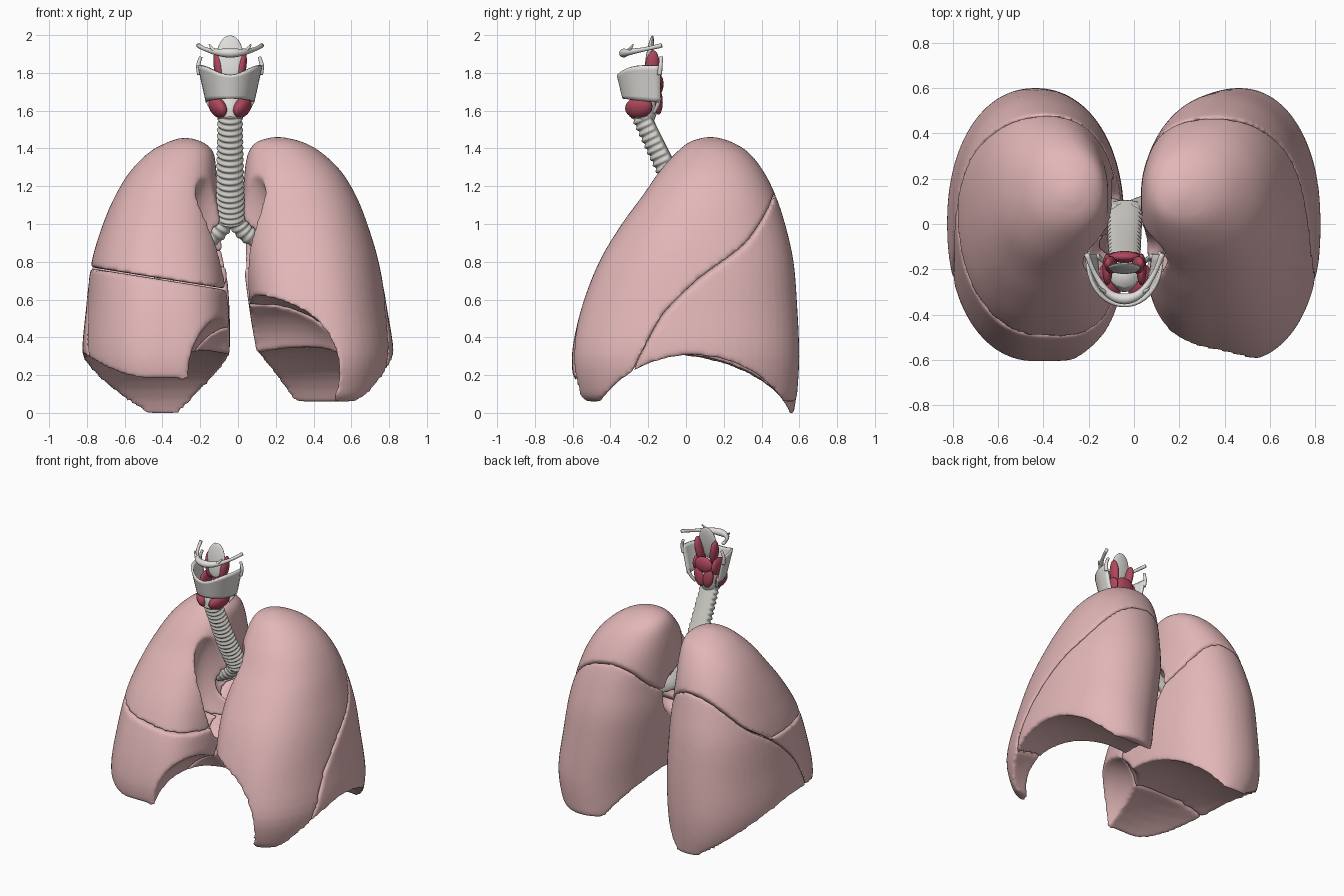
import bpy, bmesh, math, random
from mathutils import Vector, Matrix

if "Cube" in bpy.data.objects:
    bpy.data.objects.remove(bpy.data.objects["Cube"])

random.seed(4)
CX = -0.042  # midline of the throat


def material(name, rgb):
    m = bpy.data.materials.new(name)
    m.diffuse_color = (*rgb, 1)
    m.use_nodes = True
    m.node_tree.nodes["Principled BSDF"].inputs["Base Color"].default_value = m.diffuse_color
    return m


PINK = material("lung pink", (0.76, 0.47, 0.475))
GREY = material("airway grey", (0.63, 0.62, 0.58))
WHITE = material("cartilage white", (0.75, 0.74, 0.71))
RED = material("muscle red", (0.43, 0.065, 0.11))


def make(name, bm, mat):
    bmesh.ops.recalc_face_normals(bm, faces=bm.faces[:])
    for f in bm.faces:
        f.smooth = True
    me = bpy.data.meshes.new(name)
    bm.to_mesh(me)
    bm.free()
    me.materials.append(mat)
    ob = bpy.data.objects.new(name, me)
    bpy.context.collection.objects.link(ob)
    return ob


def spline(ctrl, n):
    """Catmull-Rom through tuples of any length, n steps per span."""
    p = [Vector(c) for c in ctrl]
    p = [p[0] * 2 - p[1]] + p + [p[-1] * 2 - p[-2]]
    out = []
    for i in range(1, len(p) - 2):
        a, b, c, d = p[i - 1:i + 3]
        for k in range(n):
            t = k / n
            out.append((b * 2 + (c - a) * t + (a * 2 - b * 5 + c * 4 - d) * t * t
                        + (b * 3 - a - c * 3 + d) * t ** 3) * 0.5)
    return out + [p[-2]]


def skin(bm, rings):
    """Join rings of points with quads and cap both ends."""
    vs = [[bm.verts.new(q) for q in r] for r in rings]
    n = len(vs[0])
    for a, b in zip(vs, vs[1:]):
        for i in range(n):
            bm.faces.new((a[i], a[(i + 1) % n], b[(i + 1) % n], b[i]))
    bm.faces.new(vs[0])
    bm.faces.new(vs[-1])


def tube(name, ctrl, mat, n=6, sides=12, ribs=0, ref=(0, 1, 0)):
    """Sweep (x, y, z, radius) points; ribbed tubes get a flat smooth back wall."""
    pts = spline(ctrl, n)
    rings = []
    for i, p in enumerate(pts):
        c = p.xyz
        t = (pts[min(i + 1, len(pts) - 1)].xyz - pts[max(i - 1, 0)].xyz).normalized()
        side = t.cross(Vector(ref)).normalized()
        back = side.cross(t)
        rib = 1 + 0.08 * math.sin(2 * math.pi * ribs * i / (len(pts) - 1))
        ring = []
        for k in range(sides):
            a = 2 * math.pi * k / sides
            u, v = math.cos(a) * p.w, math.sin(a) * p.w
            if ribs:
                if v > 0.3 * p.w:
                    v = 0.3 * p.w + (v - 0.3 * p.w) * 0.4
                else:
                    u, v = u * rib, v * rib
            ring.append(c + side * u + back * v)
        rings.append(ring)
    bm = bmesh.new()
    skin(bm, rings)
    return make(name, bm, mat)


def ellipsoid(name, c, r, mat, rot=(0, 0, 0), seg=24):
    bm = bmesh.new()
    bmesh.ops.create_uvsphere(bm, u_segments=seg, v_segments=seg // 2, radius=1)
    ob = make(name, bm, mat)
    ob.location, ob.scale, ob.rotation_euler = c, r, rot
    return ob


# Side profiles (y, z) of the two kinds of fissure
OBLIQUE = [(-1, -.9), (-.36, .08), (-.27, .27), (-.15, .5), (-.05, .62), (.1, .75),
           (.3, .885), (.4, 1.0), (.48, 1.12), (.6, 1.3), (1, 1.8)]
LEVEL = [(-1, .655), (0, .655), (1, .655)]


def fissure(profile, tilt, x0, end):
    """Block from a fissure surface, tilted along x, to the height 'end'."""
    rings = []
    for y, z in spline(profile, 4):
        z += .003 if end < 0 else -.003
        rings.append([(-1.2, y, z + tilt * (-1.2 - x0)), (1.2, y, z + tilt * (1.2 - x0)),
                      (1.2, y, end), (-1.2, y, end)])
    bm = bmesh.new()
    skin(bm, rings)
    return make("cutter", bm, PINK)


def lobe(name, side, sections, hollows, cuts):
    """Loft (z, x inner, x outer, y front, y back), carve, trim, soften."""
    rings = []
    for z, xi, xo, yf, yb in spline(sections, 4):
        ring = []
        for k in range(56):
            a = 2 * math.pi * k / 56
            c, s = math.cos(a), math.sin(a)
            e = 2.15 + (1.9 * (1 - z / 1.46) if c < 0 and s < 0 else 0)
            x = (xi + xo) / 2 + (xo - xi) / 2 * math.copysign(abs(c) ** (2 / e), c)
            y = (yf + yb) / 2 + (yb - yf) / 2 * math.copysign(abs(s) ** (2 / e), s)
            ring.append((side * x, y, z))
        rings.append(ring)
    bm = bmesh.new()
    skin(bm, rings)
    ob = make(name, bm, PINK)
    cutters = [ellipsoid("cutter", c, r, PINK, seg=48) for c, r in hollows]
    cutters += [fissure(*p) for p in cuts]
    for c in cutters:
        c.hide_render = True
        m = ob.modifiers.new("cut", 'BOOLEAN')
        m.operation, m.solver, m.object = 'DIFFERENCE', 'EXACT', c
    m = ob.modifiers.new("remesh", 'REMESH')
    m.mode, m.voxel_size, m.use_smooth_shade = 'VOXEL', 0.0125, True
    m = ob.modifiers.new("soften", 'SMOOTH')
    m.factor, m.iterations = 0.5, 10
    bpy.context.view_layer.update()
    dg = bpy.context.evaluated_depsgraph_get()
    me = bpy.data.meshes.new_from_object(ob.evaluated_get(dg))
    ob.modifiers.clear()
    ob.data = me
    if not me.materials:
        me.materials.append(PINK)
    for c in cutters:
        bpy.data.objects.remove(c)
    return ob


# Lungs: sections run from base to apex
left_sections = [
    (.06, .14, .75, -.54, .58), (.11, .125, .79, -.575, .59), (.3, .10, .825, -.605, .60),
    (.55, .06, .79, -.555, .59), (.8, .03, .745, -.46, .57), (1.0, .03, .685, -.34, .525),
    (1.15, .03, .625, -.23, .475), (1.28, .035, .545, -.14, .41), (1.38, .055, .44, -.05, .33),
    (1.435, .10, .34, .02, .24), (1.46, .18, .24, .1, .16)]
right_sections = [
    (-.01, .10, .70, -.5, .57), (.13, .065, .79, -.58, .59), (.3, .045, .825, -.605, .60),
    (.55, .045, .805, -.555, .59), (.8, .065, .775, -.46, .565), (1.0, .09, .715, -.34, .52),
    (1.15, .11, .65, -.23, .475), (1.28, .115, .57, -.14, .41), (1.38, .13, .47, -.05, .33),
    (1.43, .18, .38, .02, .24), (1.455, .25, .31, .1, .16)]
# Hollows left by the diaphragm, heart, great vessels and lung root
left_hollows = [
    ((.42, .03, -.1), (.9, .53, .45)), ((.14, -.38, .24), (.45, .42, .38)),
    ((-.02, -.12, .95), (.21, .13, .4)), ((0, .08, .88), (.17, .12, .16))]
right_hollows = [
    ((-.42, -.08, -.1), (.9, .65, .45)), ((0, -.45, .2), (.28, .4, .33)),
    ((-.03, -.13, .95), (.24, .13, .4)), ((-.04, .08, .88), (.2, .12, .16))]
BELOW, ABOVE = -2, 3
lobe("left_upper_lobe", 1, left_sections, left_hollows, [(OBLIQUE, -.2, .65, BELOW)])
lobe("left_lower_lobe", 1, left_sections, left_hollows, [(OBLIQUE, -.2, .65, ABOVE)])
right_low = (OBLIQUE, .06, -.65, BELOW)
lobe("right_upper_lobe", -1, right_sections, right_hollows, [right_low, (LEVEL, -.16, -.07, BELOW)])
lobe("right_middle_lobe", -1, right_sections, right_hollows, [right_low, (LEVEL, -.16, -.07, ABOVE)])
lobe("right_lower_lobe", -1, right_sections, right_hollows, [(OBLIQUE, .06, -.65, ABOVE)])

# Windpipe and main bronchi
tube("trachea", [(CX, -.235, 1.6, .062), (CX, -.14, 1.4, .066), (CX, -.04, 1.2, .07),
                 (-.038, .07, 1.02, .072)], GREY, n=44, sides=24, ribs=19)
tube("right_bronchus", [(-.05, .06, 1.05, .055), (-.12, .09, .95, .05), (-.25, .12, .86, .04)],
     GREY, n=22, sides=18, ribs=7)
tube("left_bronchus", [(-.025, .06, 1.05, .052), (.05, .1, .945, .045), (.2, .14, .87, .036)],
     GREY, n=22, sides=18, ribs=8)


# Branching airways inside the lungs
def branch(p, d, length, r, depth):
    q = p + d * length
    ref = (0, 0, 1) if abs(d.y) > 0.7 else (0, 1, 0)
    tube("airway_branch", [(*p, r), (*(p + q) / 2, r * .9), (*q, r * .75)], GREY, n=2, sides=8, ref=ref)
    if depth:
        axis = d.cross(Vector((random.uniform(-1, 1), random.uniform(-1, 1), .3))).normalized()
        for ang in (.55, -.55):
            branch(q, Matrix.Rotation(ang, 3, axis) @ d, length * .72, r * .68, depth - 1)


for start, s in ((Vector((-.25, .12, .86)), -1), (Vector((.2, .14, .87)), 1)):
    for d in ((.5, .1, .8), (.6, -.7, .1), (.4, .2, -.9), (.5, -.4, -.7)):
        branch(start, Vector((d[0] * s, d[1], d[2])).normalized(), .13, .022, 3)

# Thyroid cartilage: curved shield, open at the back
bm = bmesh.new()
grid = []
for i in range(33):
    a = math.radians(-90 + 180 * i / 32)
    c = max(math.cos(a), 0)
    top, low = 1.84 - .05 * c ** 4, 1.645 + .02 * c
    col = []
    for j in range(9):
        t = j / 8
        col.append(bm.verts.new((CX + (.122 + .043 * t) * math.sin(a),
                                 -.135 - (.195 + .03 * t) * c ** .85, low + (top - low) * t)))
    grid.append(col)
for a, b in zip(grid, grid[1:]):
    for j in range(8):
        bm.faces.new((a[j], b[j], b[j + 1], a[j + 1]))
shield = make("thyroid_cartilage", bm, WHITE)
m = shield.modifiers.new("thickness", 'SOLIDIFY')
m.thickness, m.offset = .014, 0

tube("cricoid_cartilage", [(CX, -.235, 1.555, .066), (CX, -.225, 1.61, .074), (CX, -.21, 1.69, .07)],
     WHITE, sides=24)

# Hyoid bone: thick body and slender rising arms
tube("hyoid_bone", [(CX - .168, -.13, 1.945, .012), (CX - .13, -.22, 1.925, .011), (CX - .07, -.305, 1.91, .018),
                    (CX, -.33, 1.905, .024), (CX + .07, -.305, 1.91, .018), (CX + .13, -.22, 1.925, .011),
                    (CX + .168, -.13, 1.945, .012)], WHITE, ref=(0, 0, 1))
ellipsoid("epiglottis", (CX, -.195, 1.88), (.072, .018, .12), WHITE, (-.15, 0, 0))

# Paired horns and muscles of the larynx
for s, side in ((-1, "right"), (1, "left")):
    tube(side + "_upper_horn", [(CX + s * .162, -.14, 1.79, .013), (CX + s * .168, -.135, 1.84, .011),
                                (CX + s * .155, -.13, 1.885, .009)], WHITE)
    tube(side + "_lower_horn", [(CX + s * .122, -.14, 1.67, .012), (CX + s * .108, -.15, 1.63, .011),
                                (CX + s * .085, -.17, 1.59, .009)], WHITE)
    tube(side + "_hyoid_spur", [(CX + s * .08, -.3, 1.915, .010), (CX + s * .1, -.29, 1.935, .007),
                                (CX + s * .11, -.28, 1.95, .004)], WHITE)
    ellipsoid(side + "_front_muscle", (CX + s * .064, -.25, 1.617), (.04, .078, .058), RED, (.25, s * .4, s * -.35))
    ellipsoid(side + "_fold_muscle", (CX + s * .06, -.18, 1.83), (.026, .038, .09), RED, (-.1, s * .15, 0))
    ellipsoid(side + "_rear_muscle", (CX + s * .035, -.145, 1.645), (.038, .022, .068), RED, (0, s * .25, 0))
    ellipsoid(side + "_inner_muscle", (CX + s * .075, -.2, 1.73), (.022, .07, .06), RED)
ellipsoid("cross_muscle", (CX, -.145, 1.74), (.07, .026, .055), RED)
